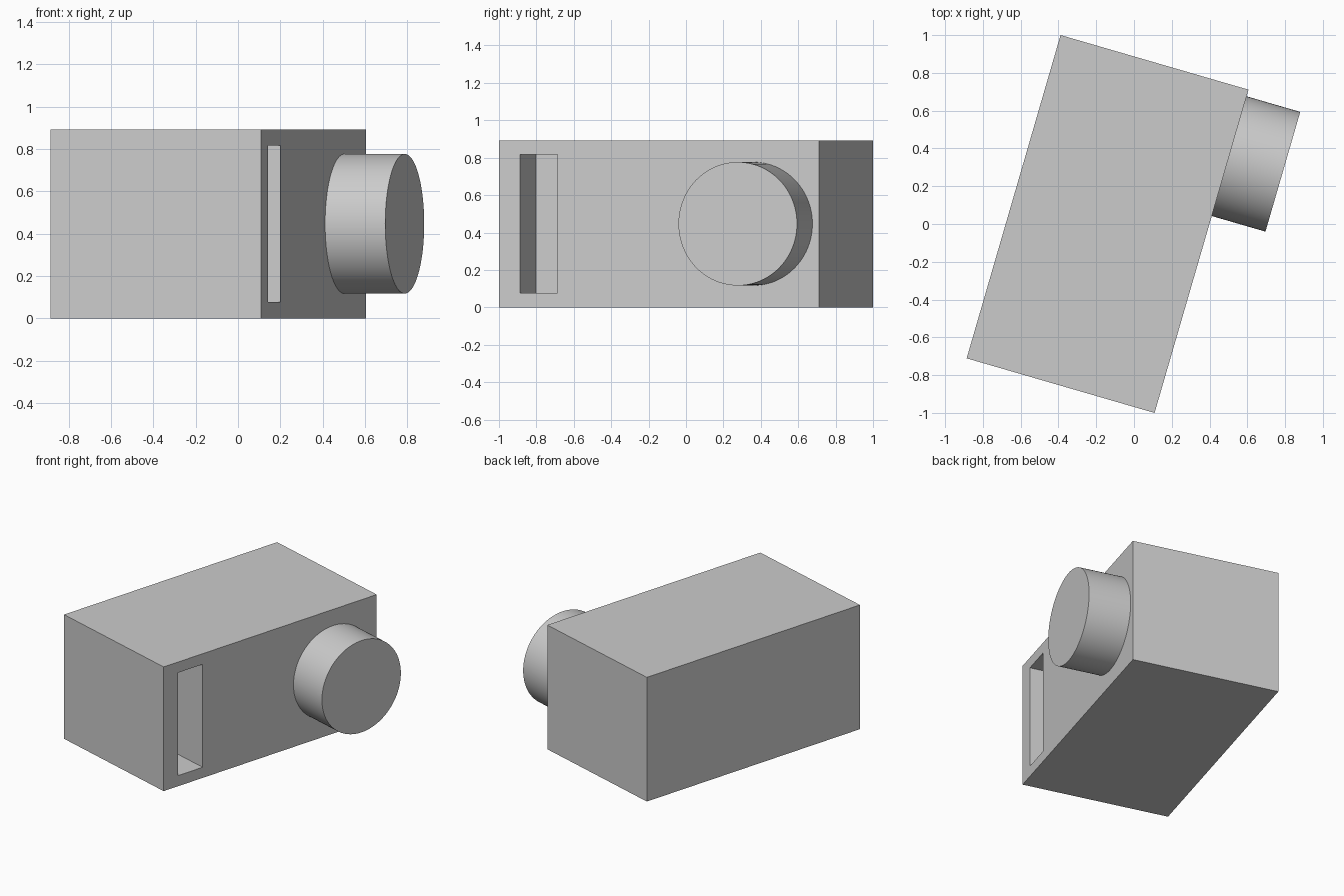
import bpy
import math
from mathutils import Matrix

default_cube = bpy.data.objects.get("Cube")
if default_cube:
    bpy.data.objects.remove(default_cube, do_unlink=True)

WIDTH, LENGTH, HEIGHT = 1.036, 1.782, 0.893
SIDE = WIDTH / 2
MID = HEIGHT / 2

# The whole model is turned about the vertical axis
frame = Matrix.Translation((-0.14, 0, 0)) @ Matrix.Rotation(math.radians(-16.2), 4, "Z")

grey = bpy.data.materials.new("plain grey")
grey.use_nodes = True
colour = (0.6, 0.6, 0.6, 1)
grey.diffuse_color = colour
grey.node_tree.nodes["Principled BSDF"].inputs["Base Color"].default_value = colour


def finish(name, local):
    """Name the active object, place it in the turned frame and colour it."""
    obj = bpy.context.object
    obj.name = name
    obj.matrix_world = frame @ local
    obj.data.materials.append(grey)
    return obj


def box(name, centre, size):
    bpy.ops.mesh.primitive_cube_add(size=1)
    return finish(name, Matrix.Translation(centre) @ Matrix.Diagonal((*size, 1)))


# Body block
body = box("body", (0, 0, MID), (WIDTH, LENGTH, HEIGHT))

# Upright slot recessed into the side near the front
slot_depth = 0.30
cutter = box("slot_cutter", (SIDE, -0.669, MID), (slot_depth * 2, 0.208, 0.74))
cutter.hide_render = True
cut = body.modifiers.new("slot", "BOOLEAN")
cut.operation = "DIFFERENCE"
cut.solver = "EXACT"
cut.object = cutter
bpy.context.view_layer.objects.active = body
bpy.ops.object.modifier_apply(modifier=cut.name)
bpy.data.objects.remove(cutter, do_unlink=True)

# Round barrel standing out of the same side
inner, outer = SIDE - 0.02, 0.814
bpy.ops.mesh.primitive_cylinder_add(vertices=96, radius=0.33, depth=outer - inner)
barrel = finish("barrel", Matrix.Translation(((inner + outer) / 2, 0.5245, MID))
                @ Matrix.Rotation(math.pi / 2, 4, "Y"))
bpy.ops.object.shade_smooth_by_angle(angle=math.radians(30))
